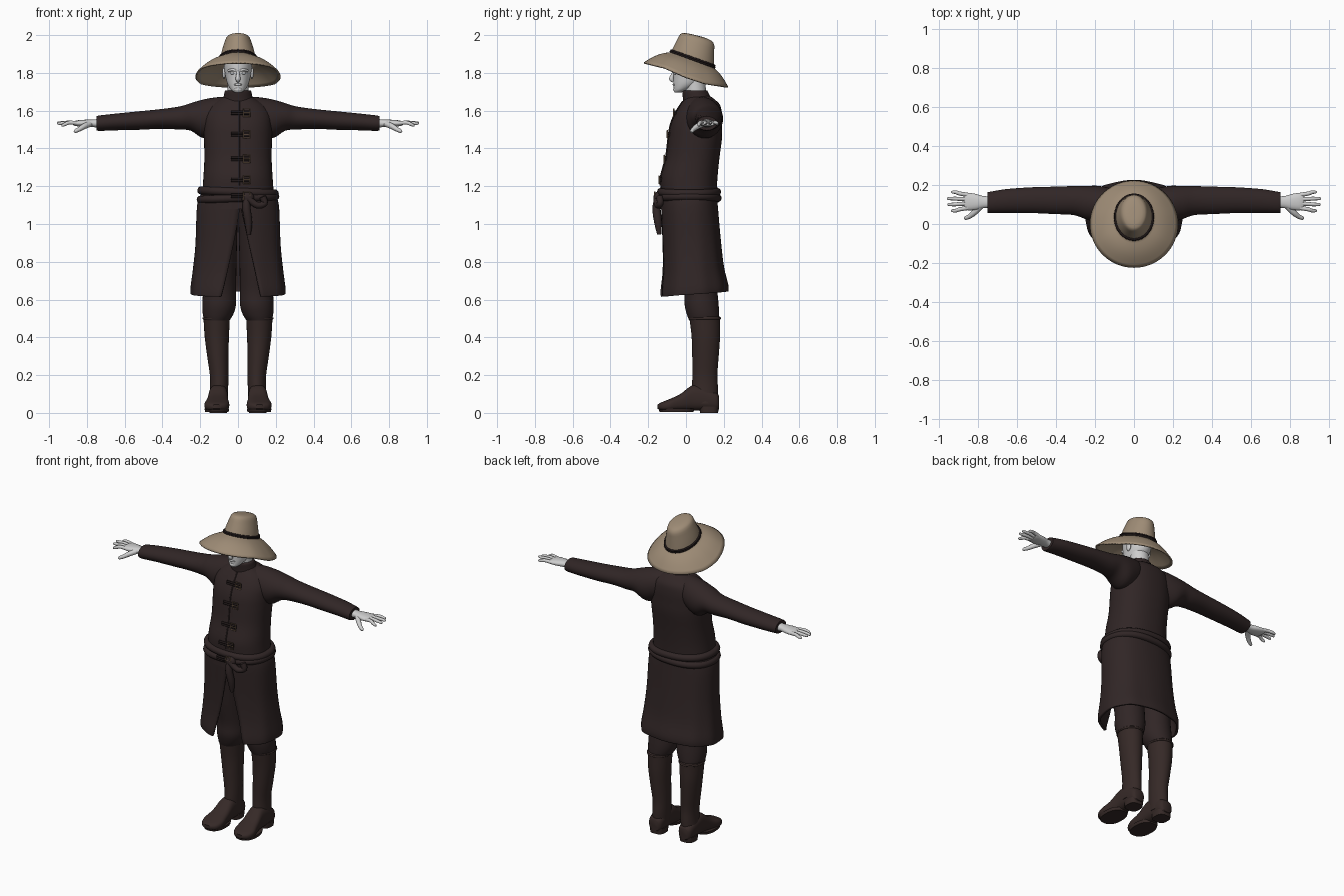
import bpy, bmesh, math
from mathutils import Vector

if "Cube" in bpy.data.objects:
    bpy.data.objects.remove(bpy.data.objects["Cube"])


def material(name, rgb):
    m = bpy.data.materials.new(name)
    m.diffuse_color = (*rgb, 1)
    m.use_nodes = True
    m.node_tree.nodes["Principled BSDF"].inputs["Base Color"].default_value = m.diffuse_color
    return m


COAT = material("dark_brown_cloth", (0.030, 0.019, 0.019))
BOOT = material("boot_leather", (0.036, 0.022, 0.020))
STRAP = material("black_leather", (0.014, 0.009, 0.009))
FELT = material("tan_felt", (0.34, 0.26, 0.18))
SKIN = material("pale_skin", (0.62, 0.62, 0.62))
METAL = material("bronze", (0.20, 0.13, 0.08))


def finish(name, verts, faces, mat, mirror=False, solid=0, recalc=True, angle=45):
    me = bpy.data.meshes.new(name)
    me.from_pydata(verts, [], faces)
    if recalc:
        bm = bmesh.new()
        bm.from_mesh(me)
        bmesh.ops.recalc_face_normals(bm, faces=bm.faces)
        bm.to_mesh(me)
        bm.free()
    me.materials.append(mat)
    ob = bpy.data.objects.new(name, me)
    bpy.context.collection.objects.link(ob)
    bpy.ops.object.select_all(action='DESELECT')
    ob.select_set(True)
    bpy.context.view_layer.objects.active = ob
    bpy.ops.object.shade_smooth_by_angle(angle=math.radians(angle))
    if solid:
        s = ob.modifiers.new("thickness", 'SOLIDIFY')
        s.thickness, s.offset = solid, -1
    if mirror:
        ob.modifiers.new("mirror", 'MIRROR')
    return ob


def spow(v, e):
    return math.copysign(abs(v) ** e, v)


def spline(rows, sub):
    """Catmull-Rom interpolation of whole rows of numbers."""
    out = []
    for i in range(len(rows) - 1):
        p = [rows[max(i - 1, 0)], rows[i], rows[i + 1], rows[min(i + 2, len(rows) - 1)]]
        for k in range(sub):
            t = k / sub
            out.append([b + 0.5 * t * (c - a + t * (2*a - 5*b + 4*c - d + t * (3*(b - c) + d - a)))
                        for a, b, c, d in zip(*p)])
    return out + [list(rows[-1])]


def loft(name, axis, rows, mat, e=1.0, n=32, sub=4, mirror=False):
    """Rows are (position on axis, centre 1, radius 1, centre 2, radius 2)."""
    rings = spline(rows, sub)
    verts = []
    for t, c1, r1, c2, r2 in rings:
        for j in range(n):
            a = 2 * math.pi * j / n
            u, v = c1 + r1 * spow(math.cos(a), e), c2 + r2 * spow(math.sin(a), e)
            verts.append({'x': (t, u, v), 'y': (u, t, v), 'z': (u, v, t)}[axis])
    faces = [(i*n + j, i*n + (j+1) % n, (i+1)*n + (j+1) % n, (i+1)*n + j)
             for i in range(len(rings) - 1) for j in range(n)]
    faces += [tuple(range(n)), tuple(range((len(rings) - 1) * n, len(rings) * n))]
    return finish(name, verts, faces, mat, mirror)


def tube(name, pts, radius, mat, closed=False, radii=None, mirror=False, smooth=True):
    cu = bpy.data.curves.new(name, 'CURVE')
    cu.dimensions, cu.bevel_depth, cu.bevel_resolution, cu.use_fill_caps = '3D', radius, 3, True
    rows = [[*p, r] for p, r in zip(pts, radii or [1] * len(pts))]
    if smooth and not closed:
        rows = spline(rows, 4)
    sp = cu.splines.new('POLY')
    sp.points.add(len(rows) - 1)
    for q, r in zip(sp.points, rows):
        q.co, q.radius = (*r[:3], 1), r[3]
    sp.use_cyclic_u = closed
    tmp = bpy.data.objects.new("tmp", cu)
    bpy.context.collection.objects.link(tmp)
    me = tmp.to_mesh()
    verts = [v.co.copy() for v in me.vertices]
    faces = [tuple(p.vertices) for p in me.polygons]
    tmp.to_mesh_clear()
    bpy.data.objects.remove(tmp)
    return finish(name, verts, faces, mat, mirror)


def ball(name, loc, size, mat, mirror=False):
    bm = bmesh.new()
    bmesh.ops.create_uvsphere(bm, u_segments=16, v_segments=10, radius=1)
    verts = [Vector([a * b + c for a, b, c in zip(v.co, size, loc)]) for v in bm.verts]
    faces = [tuple(v.index for v in f.verts) for f in bm.faces]
    bm.free()
    return finish(name, verts, faces, mat, mirror)


# Coat body, collar and sleeves
TORSO = [(1.08, 0, .2, .015, .15), (1.16, 0, .19, .015, .148), (1.25, 0, .183, .017, .15),
         (1.35, 0, .178, .035, .142), (1.45, 0, .18, .048, .142), (1.52, 0, .18, .054, .137),
         (1.58, 0, .175, .065, .125), (1.63, 0, .145, .075, .105), (1.665, 0, .09, .07, .075),
         (1.68, 0, .06, .06, .06)]
loft("coat_body", 'z', TORSO, COAT, e=.87, n=48)
loft("collar", 'z', [(1.62, 0, .1, .07, .085), (1.66, 0, .08, .06, .076), (1.70, 0, .071, .048, .068),
                     (1.708, 0, .066, .047, .063)], COAT)
loft("sleeves", 'x', [(.03, .07, .07, 1.59, .08), (.1, .088, .088, 1.577, .095),
                      (.18, .1, .095, 1.557, .103), (.25, .11, .084, 1.567, .073),
                      (.31, .12, .074, 1.561, .061), (.41, .121, .07, 1.556, .052),
                      (.52, .122, .066, 1.548, .049), (.65, .118, .061, 1.54, .044),
                      (.73, .111, .055, 1.534, .041), (.75, .11, .053, 1.533, .037)], COAT, mirror=True)

# Coat skirt: open shell with a slit at the front
SKIRT = [(0, .195, .015, .148), (.12, .217, .018, .15), (.5, .225, .03, .155),
         (.75, .238, .037, .163), (.93, .25, .042, .18), (1, .25, .042, .18)]
rings, N, E = spline(SKIRT, 4), 64, .85
verts = []
for f, rx, cy, ry in rings:
    ang = lambda x: math.copysign(math.asin((abs(x) / rx) ** (1 / E)), x)
    open_f = max(0, f - .12) / .88
    a0 = -math.pi / 2 + ang(.012 + .11 * open_f)
    a1 = 1.5 * math.pi + ang(.011 - .1 * open_f ** 1.2)
    for j in range(N + 1):
        a = a0 + (a1 - a0) * j / N
        s = math.sin(a)
        w = 1 + .012 * f * math.sin(9 * a)
        verts.append((rx * w * spow(math.cos(a), E), cy + ry * w * spow(s, E),
                      1.16 - f * (1.16 - .628 - .014 * s)))
M = N + 1
faces = [((i+1)*M + j, (i+1)*M + j + 1, i*M + j + 1, i*M + j)
         for i in range(len(rings) - 1) for j in range(N)]
finish("coat_skirt", verts, faces, COAT, solid=.014, recalc=False)


# Wrapped cloth belt, knot and hanging tail
def waist_ring(z, tilt, grow):
    return [((.194 + grow) * spow(math.cos(a), .87), .016 + (.148 + grow) * spow(math.sin(a), .87),
             z + tilt * math.cos(a)) for a in [2 * math.pi * k / 64 for k in range(64)]]


tube("belt_upper", waist_ring(1.17, -.008, .0), .022, COAT, closed=True)
tube("belt_lower", waist_ring(1.137, .008, .004), .021, COAT, closed=True)
ball("belt_knot", (.05, -.148, 1.14), (.035, .024, .032), COAT)
tube("belt_tail", [(.045, -.15, 1.14), (.045, -.156, 1.08), (.055, -.148, 1.01), (.057, -.142, .945)],
     .022, COAT, radii=[.8, 1, .95, .5])
tube("belt_loop", [(.05, -.155, 1.14), (.1, -.15, 1.1), (.14, -.137, 1.11), (.13, -.14, 1.145)], .018, COAT)

# Straps and buckles down the chest
for k, z in enumerate((1.59, 1.475, 1.345, 1.235, 1.15)):
    _, _, rx, cy, ry = min(spline(TORSO, 8), key=lambda r: abs(r[0] - z))
    grow = .024 if k == 4 else 0
    yf = lambda x: cy - (ry + grow) * (1 - (abs(x) / rx) ** 2.3) ** .435 - .004
    for dz in (-.006, .006):
        tube(f"strap_{k}", [(x, yf(x), z + dz) for x in (-.037, -.01, .02, .05, .062)], .0065, STRAP)
    y = yf(.047) - .007
    tube(f"buckle_{k}", [(.03, y, z - .02), (.064, y, z - .02), (.064, y, z + .02), (.03, y, z + .02)],
         .0035, METAL, closed=True)
    tube(f"buckle_pin_{k}", [(.028, y - .002, z), (.066, y - .002, z)], .0025, METAL)
tube("front_seam", [(.006, r[3] - r[4] - .001, r[0]) for r in spline(TORSO, 2)[3:-3]], .004, COAT)

# Breeches, boots and heels
loft("breeches", 'z', [(.49, .112, .066, .095, .078), (.52, .106, .08, .09, .085), (.57, .1, .089, .083, .09),
                       (.65, .098, .088, .078, .088), (.8, .1, .092, .06, .1), (1.1, .095, .095, .03, .115)],
     COAT, mirror=True)
loft("boot_shafts", 'z', [(.05, .105, .05, .1, .068), (.13, .1, .048, .1, .069), (.2, .1, .049, .1, .066),
                          (.3, .107, .056, .103, .07), (.4, .112, .064, .105, .075), (.49, .113, .069, .1, .08),
                          (.508, .113, .07, .1, .081), (.512, .113, .062, .1, .072)], BOOT, mirror=True)
tube("boot_cuffs", [(.113 + .069 * math.cos(a), .1 + .08 * math.sin(a), .5)
                    for a in [math.pi * k / 16 for k in range(32)]], .006, BOOT, closed=True, mirror=True)
loft("boot_feet", 'y', [(.175, .105, .03, .055, .035), (.155, .105, .045, .062, .048), (.08, .105, .05, .078, .065),
                        (.03, .105, .051, .078, .066), (-.03, .108, .057, .055, .045), (-.09, .112, .066, .04, .032),
                        (-.13, .113, .052, .034, .022), (-.15, .114, .024, .033, .011)], BOOT, e=.75, mirror=True)
loft("boot_heels", 'z', [(0, .105, .046, .122, .048), (.035, .105, .048, .122, .052)], BOOT, e=.7, sub=1, mirror=True)
loft("boot_soles", 'z', [(.006, .112, .062, -.05, .09), (.024, .112, .066, -.05, .096)], BOOT, e=.85, sub=1, mirror=True)

# Hands
loft("palms", 'x', [(.73, .112, .03, 1.533, .024), (.77, .112, .031, 1.533, .02), (.81, .113, .041, 1.533, .019),
                    (.85, .115, .045, 1.533, .016), (.87, .116, .04, 1.532, .011)], SKIN, e=.9, n=20, mirror=True)
for k, (y0, x1, y1, z1) in enumerate([(.083, .935, .068, 1.522), (.105, .955, .1, 1.532),
                                      (.127, .957, .13, 1.536), (.148, .935, .163, 1.53)]):
    tube(f"finger_{k}", [(.845, y0, 1.533), (.89, (y0 + y1) / 2, 1.537), ((x1 + .89) / 2, y1, (z1 + 1.537) / 2),
                         (x1 - .006, y1, z1), (x1, y1, z1)], .0105, SKIN,
         radii=[1.05, 1, .9, .7, .3], mirror=True)
tube("thumb", [(.785, .092, 1.53), (.815, .06, 1.517), (.84, .04, 1.502), (.862, .03, 1.491), (.868, .028, 1.488)],
     .0135, SKIN, radii=[1.2, 1.1, .9, .7, .3], mirror=True)

# Head, neck and face
loft("neck", 'z', [(1.64, 0, .058, .055, .056), (1.78, 0, .055, .045, .055)], SKIN)
loft("head", 'z', [(1.697, 0, .018, -.042, .018), (1.71, 0, .036, -.026, .038), (1.74, 0, .055, .004, .07),
                   (1.78, 0, .066, .024, .091), (1.83, 0, .074, .03, .1), (1.87, 0, .074, .033, .1),
                   (1.91, 0, .06, .04, .085), (1.94, 0, .03, .045, .045)], SKIN)
tube("nose", [(0, -.062, 1.815), (0, -.07, 1.79), (0, -.077, 1.768), (0, -.066, 1.757)], .012, SKIN,
     radii=[.6, .8, 1.1, .8])
tube("brows", [(.013, -.067, 1.812), (.03, -.063, 1.817), (.05, -.046, 1.811)], .007, SKIN, mirror=True)
ball("eyes", (.029, -.056, 1.798), (.013, .009, .007), SKIN, mirror=True)
ball("ears", (.074, .04, 1.8), (.009, .018, .032), SKIN, mirror=True)
ball("lips", (0, -.06, 1.738), (.022, .011, .007), SKIN)
ball("chin", (0, -.053, 1.712), (.022, .015, .014), SKIN)


# Hat: drooping brim running up into a tilted crown
def edge_z(t):
    pts = [(-1, 1.855), (-.5, 1.828), (0, 1.778), (.45, 1.745), (1, 1.725)]
    for (a, za), (b, zb) in zip(pts, pts[1:]):
        if t <= b:
            return za + (zb - za) * (t - a) / (b - a)
    return pts[-1][1]


def crown_point(c, s, k, grow=0):
    z0, z1 = 1.868 - .042 * s, 1.978 - .024 * s
    return ((.095 - .029 * k ** 1.3 + grow) * c, .034 + .024 * k + (.114 - .022 * k + grow) * s, z0 + (z1 - z0) * k)


H = 64
dirs = [(math.cos(2 * math.pi * j / H), math.sin(2 * math.pi * j / H)) for j in range(H)]
hat = []
for k in range(9):
    q = k / 8
    for c, s in dirs:
        x, y, z = crown_point(c, s, 0)
        ze = edge_z(s)
        hat.append((.226 * c * (1 - q) + x * q, .224 * s * (1 - q) + y * q,
                    ze + (z - ze) * q + .012 * math.sin(math.pi * q)))
hat += [crown_point(c, s, k) for k in (.2, .4, .6, .8, .92) for c, s in dirs]
for sc, dz in ((.94, .007), (.82, .015), (.6, .02), (.3, .022), (.03, .022)):
    for c, s in dirs:
        x, y, z = crown_point(c, s, .97)
        hat.append((x * sc, .058 + (y - .058) * sc, 1.978 - .024 * s * sc + dz - .002))
R = len(hat) // H
faces = [(i*H + j, i*H + (j+1) % H, (i+1)*H + (j+1) % H, (i+1)*H + j) for i in range(R - 1) for j in range(H)]
faces.append(tuple(range((R - 1) * H, R * H)))
finish("hat", hat, faces, FELT, solid=.008, recalc=False, angle=70)

# Hat band
for k in (.03, .1):
    tube("hat_band", [crown_point(c, s, k, .002) for c, s in dirs], .006, STRAP, closed=True)
